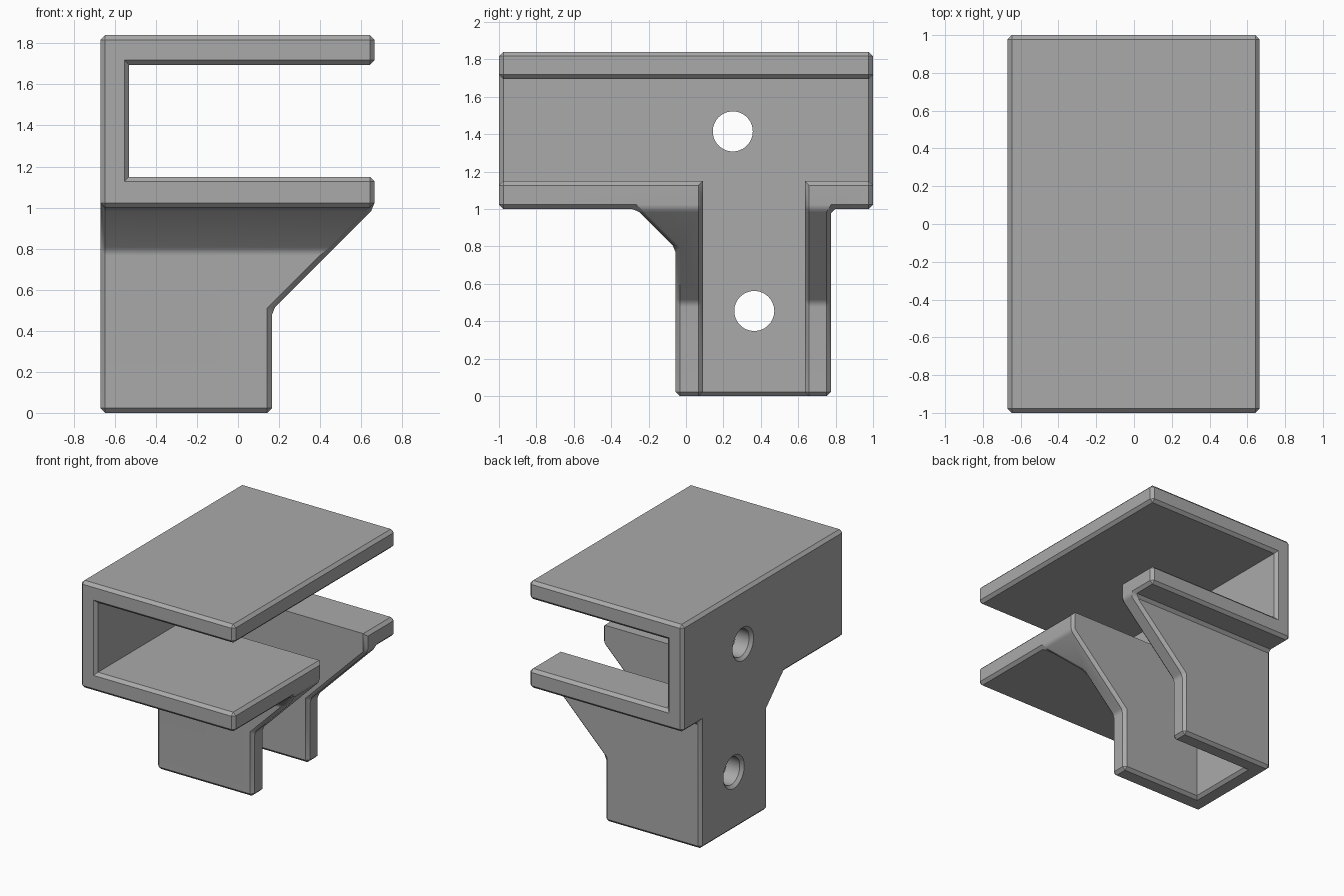
import bpy, bmesh, math
from mathutils import Matrix, Vector

if "Cube" in bpy.data.objects:
    bpy.data.objects.remove(bpy.data.objects["Cube"])

BACK, END = -0.67, 0.665          # outer x limits
INNER = -0.53                     # inner face of the back wall
SHELF, CEIL = 1.15, 1.695         # inside of the upper channel
SLOT = (0.09, 0.635)              # gap between the two legs
HOLES = [(0.25, 1.415), (0.365, 0.455)]
R = 0.107


def prism(name, points, axis, a, b):
    """Extrude a closed outline along x (points are y,z) or y (points are x,z)."""
    bm = bmesh.new()
    place = (lambda p, t: (t, *p)) if axis == 'X' else (lambda p, t: (p[0], t, p[1]))
    face = bm.faces.new([bm.verts.new(place(p, a)) for p in points])
    out = bmesh.ops.extrude_face_region(bm, geom=[face])
    shift = (b - a, 0, 0) if axis == 'X' else (0, b - a, 0)
    bmesh.ops.translate(bm, vec=shift, verts=[v for v in out['geom'] if isinstance(v, bmesh.types.BMVert)])
    bmesh.ops.recalc_face_normals(bm, faces=bm.faces)
    return finish(name, bm)


def finish(name, bm):
    mesh = bpy.data.meshes.new(name)
    bm.to_mesh(mesh)
    bm.free()
    obj = bpy.data.objects.new(name, mesh)
    bpy.context.collection.objects.link(obj)
    return obj


def rect(u0, u1, v0, v1):
    return [(u0, v0), (u1, v0), (u1, v1), (u0, v1)]


def combine(obj, tool, operation):
    mod = obj.modifiers.new(operation, 'BOOLEAN')
    mod.operation, mod.solver, mod.object = operation, 'EXACT', tool
    bpy.context.view_layer.objects.active = obj
    bpy.ops.object.modifier_apply(modifier=mod.name)
    bpy.data.objects.remove(tool)


# T-shaped body with a gusset under the front of the shelf
body = prism('rail_bracket', [(-0.055, 0), (0.775, 0), (0.775, 1), (1, 1), (1, 1.84),
                              (-1, 1.84), (-1, 1), (-0.265, 1), (-0.055, 0.79)], 'X', BACK, END)
# Side outline: narrow legs that flare out to the shelf
combine(body, prism('outline', [(BACK - 1, -1), (0.165, -1), (0.165, 0.5), (END, 1.0),
                                (END + 1, 1.0), (END + 1, 3), (BACK - 1, 3)], 'Y', -2, 2), 'INTERSECT')
# Upper channel and lower slot
combine(body, prism('channel', rect(INNER, 2, SHELF, CEIL), 'Y', -2, 2), 'DIFFERENCE')
combine(body, prism('slot', rect(*SLOT, -1, 1.4), 'X', INNER, 2), 'DIFFERENCE')
# Bolt holes
for y, z in HOLES:
    bm = bmesh.new()
    bmesh.ops.create_cone(bm, cap_ends=True, segments=48, radius1=R, radius2=R, depth=1,
                          matrix=Matrix.Translation((BACK, y, z)) @ Matrix.Rotation(math.pi / 2, 4, 'Y'))
    combine(body, finish('hole', bm), 'DIFFERENCE')

# Chamfer the outer edges; inner corners and inner hole rims stay sharp
bm = bmesh.new()
bm.from_mesh(body.data)
bmesh.ops.remove_doubles(bm, verts=bm.verts, dist=0.0005)
bmesh.ops.dissolve_limit(bm, angle_limit=0.02, verts=bm.verts, edges=bm.edges)
bm.normal_update()


def chamfered(e):
    if len(e.link_faces) != 2 or abs(e.calc_face_angle_signed()) < math.radians(30):
        return False
    m = (e.verts[0].co + e.verts[1].co) / 2
    if any(math.hypot(m.y - y, m.z - z) < R + 0.01 for y, z in HOLES):
        return m.x < BACK + 0.01
    along_x = abs(e.verts[0].co.x - e.verts[1].co.x) > 0.1
    if along_x and abs(m.z - SHELF) < 0.01 and abs(m.y) < 0.9:
        return False                      # slot edges on top of the shelf
    if not e.is_convex:
        return abs(m.x - INNER) > 0.01 and m.z < 1.01
    return True


bmesh.ops.bevel(bm, geom=[e for e in bm.edges if chamfered(e)], offset=0.023, offset_type='OFFSET',
                segments=1, profile=0.5, affect='EDGES', clamp_overlap=False)
bm.to_mesh(body.data)
bm.free()

# Plain grey finish
grey = bpy.data.materials.new('grey')
grey.diffuse_color = (0.4, 0.4, 0.4, 1)
grey.use_nodes = True
grey.node_tree.nodes["Principled BSDF"].inputs["Base Color"].default_value = grey.diffuse_color
body.data.materials.clear()
body.data.materials.append(grey)

bpy.ops.object.select_all(action='DESELECT')
body.select_set(True)
bpy.context.view_layer.objects.active = body
bpy.ops.object.shade_smooth_by_angle(angle=math.radians(32))
weighted = body.modifiers.new('weighted_normals', 'WEIGHTED_NORMAL')
weighted.keep_sharp = True
